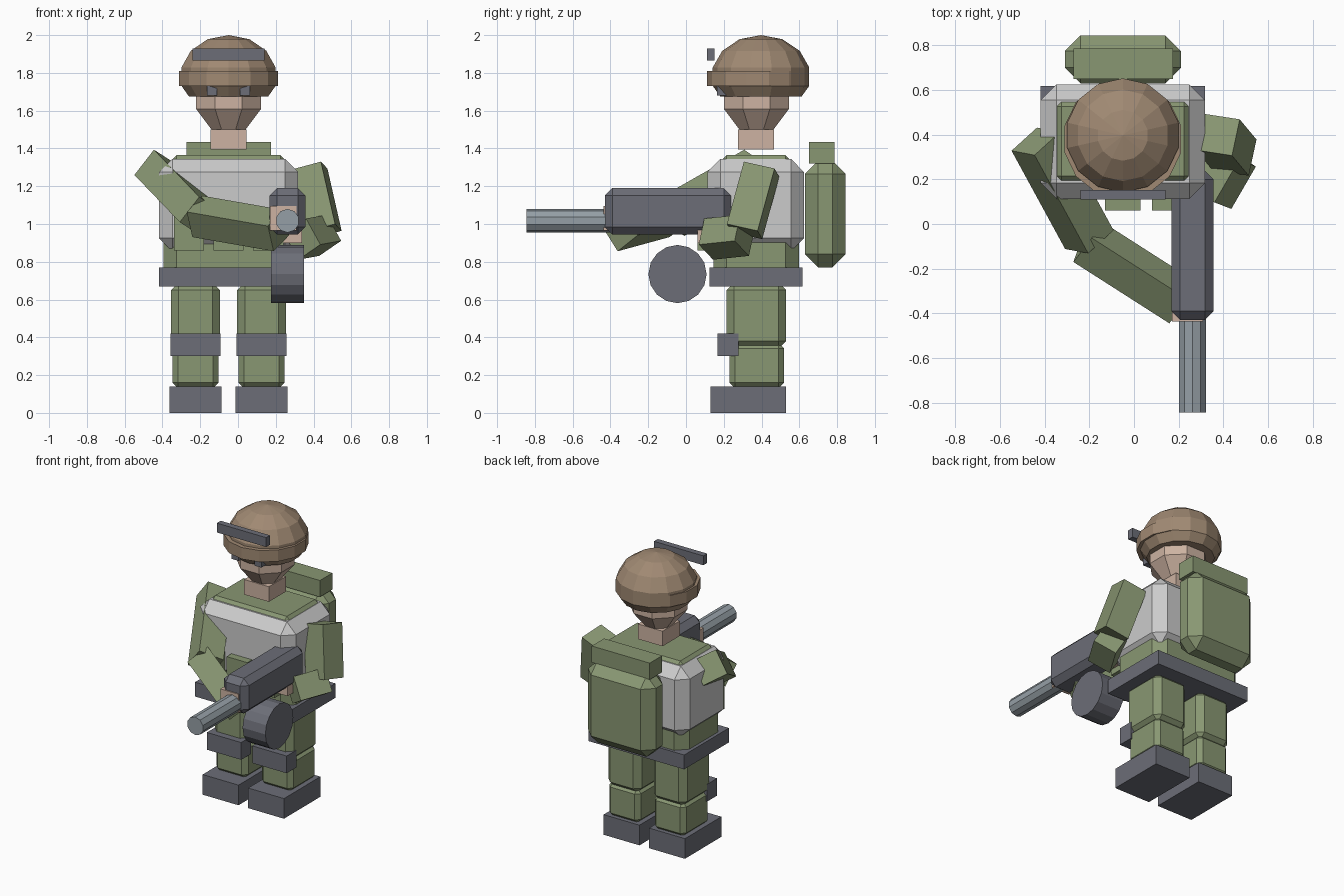
import bpy, bmesh, math
from mathutils import Vector, Matrix

if "Cube" in bpy.data.objects:
    bpy.data.objects.remove(bpy.data.objects["Cube"])


def material(name, rgb):
    m = bpy.data.materials.new(name)
    m.diffuse_color = (*rgb, 1)
    m.use_nodes = True
    m.node_tree.nodes["Principled BSDF"].inputs["Base Color"].default_value = m.diffuse_color
    return m


GREEN = material("olive green", (0.25, 0.31, 0.17))
DARK = material("dark grey", (0.15, 0.155, 0.185))
VEST = material("light grey", (0.60, 0.60, 0.60))
SKIN = material("skin", (0.61, 0.45, 0.36))
TAN = material("helmet tan", (0.35, 0.25, 0.17))
METAL = material("metal grey", (0.30, 0.345, 0.38))


def finish(name, bm, mat):
    bmesh.ops.recalc_face_normals(bm, faces=bm.faces)
    me = bpy.data.meshes.new(name)
    bm.to_mesh(me)
    bm.free()
    me.materials.append(mat)
    ob = bpy.data.objects.new(name, me)
    bpy.context.collection.objects.link(ob)
    return ob


def box(name, mat, x, y, z, chamfer=0):
    """Box given by its (min, max) range on each axis, with optional chamfer."""
    bm = bmesh.new()
    bmesh.ops.create_cube(bm, size=1)
    for v in bm.verts:
        v.co = Vector([(r[0] + r[1]) / 2 + c * (r[1] - r[0]) for r, c in zip((x, y, z), v.co)])
    if chamfer:
        bmesh.ops.bevel(bm, geom=bm.edges[:], offset=chamfer, segments=1,
                        affect='EDGES', profile=0.5)
    return finish(name, bm, mat)


def limb(name, mat, a, b, width):
    """Square bar from point a to point b."""
    a, b = Vector(a), Vector(b)
    d = b - a
    rot = Vector((0, 0, 1)).rotation_difference(d).to_matrix().to_4x4()
    bm = bmesh.new()
    bmesh.ops.create_cube(bm, size=1)
    bm.transform(Matrix.Translation((a + b) / 2) @ rot @ Matrix.Diagonal((width, width, d.length, 1)))
    return finish(name, bm, mat)


def cylinder(name, mat, centre, radius, length, axis, sides):
    bm = bmesh.new()
    bmesh.ops.create_cone(bm, cap_ends=True, segments=sides, radius1=radius,
                          radius2=radius, depth=length)
    bm.transform(Matrix.Translation(centre) @ Matrix.Rotation(math.pi / 2, 4, axis))
    return finish(name, bm, mat)


def lathe(name, mat, cx, cy, profile, sides):
    """Closed low-poly solid of revolution from (radius, z) points."""
    bm = bmesh.new()
    rings = [[bm.verts.new((cx + r * math.cos(2 * math.pi * (i + 0.5) / sides),
                            cy + r * math.sin(2 * math.pi * (i + 0.5) / sides), z))
              for i in range(sides)] for r, z in profile]
    for lo, hi in zip(rings, rings[1:]):
        for i in range(sides):
            j = (i + 1) % sides
            bm.faces.new((lo[i], lo[j], hi[j], hi[i]))
    bm.faces.new(rings[0])
    bm.faces.new(rings[-1])
    bmesh.ops.remove_doubles(bm, verts=bm.verts, dist=0.002)
    return finish(name, bm, mat)


CX = -0.05

# Legs, boots and knee pads
for side, s in (("left", -1), ("right", 1)):
    c = CX + s * 0.175
    box(side + "_boot", DARK, (c - 0.138, c + 0.138), (0.13, 0.53), (0, 0.14))
    box(side + "_lower_leg", GREEN, (c - 0.122, c + 0.122), (0.23, 0.52), (0.13, 0.37), 0.03)
    box(side + "_upper_leg", GREEN, (c - 0.129, c + 0.129), (0.215, 0.53), (0.34, 0.69), 0.04)
    box(side + "_knee_pad", DARK, (c - 0.132, c + 0.132), (0.168, 0.277), (0.30, 0.42))

# Torso, belt, vest and pouches
box("belt", DARK, (-0.418, 0.318), (0.125, 0.617), (0.67, 0.77))
box("torso", GREEN, (-0.395, 0.295), (0.145, 0.597), (0.70, 1.365), 0.07)
box("vest", VEST, (-0.418, 0.318), (0.113, 0.625), (0.855, 1.345), 0.07)
for i in range(3):
    c = CX + (i - 1) * 0.21
    box("pouch", GREEN, (c - 0.08, c + 0.08), (0.06, 0.16), (0.86, 1.05))

# Backpack with bedroll
box("backpack", GREEN, (-0.31, 0.21), (0.63, 0.845), (0.77, 1.335), 0.07)
box("bedroll", GREEN, (-0.272, 0.175), (0.65, 0.787), (1.32, 1.435))

# Neck, head and eyes
box("neck", SKIN, (-0.145, 0.045), (0.275, 0.465), (1.395, 1.50))
lathe("head", SKIN, CX, 0.373, [(0.085, 1.485), (0.187, 1.61), (0.187, 1.73), (0.1, 1.80)], 8)
for s in (-1, 1):
    box("eye", DARK, (CX + s * 0.087 - 0.027, CX + s * 0.087 + 0.027), (0.165, 0.22), (1.68, 1.73))

# Helmet dome, rim and raised goggles
dome = [(0.262 * math.sin(math.pi * k / 7), 1.78 + 0.22 * math.cos(math.pi * k / 7))
        for k in range(4, -1, -1)]
lathe("helmet", TAN, CX, 0.397, [(0.215, 1.675)] + dome, 14)
lathe("helmet_rim", TAN, CX, 0.38, [(0.268, 1.73), (0.268, 1.81)], 14)
box("goggles", DARK, (-0.24, 0.14), (0.11, 0.152), (1.865, 1.93))

# Arms and hands
limb("left_upper_arm", GREEN, (-0.44, 0.37, 1.29), (-0.20, -0.07, 1.04), 0.17)
limb("left_forearm", GREEN, (-0.215, -0.075, 1.04), (0.215, -0.35, 0.965), 0.16)
box("left_hand", SKIN, (0.17, 0.31), (-0.437, -0.29), (0.965, 1.095))
limb("right_upper_arm", GREEN, (0.375, 0.40, 1.29), (0.45, 0.31, 0.96), 0.17)
limb("right_forearm", GREEN, (0.45, 0.31, 0.94), (0.34, 0.12, 0.92), 0.16)
box("right_hand", SKIN, (0.22, 0.34), (0.06, 0.18), (0.90, 1.02))

# Gun with barrel and drum magazine
box("gun_body", DARK, (0.167, 0.357), (-0.43, 0.24), (0.945, 1.19), 0.04)
cylinder("gun_barrel", METAL, (0.262, -0.60, 1.017), 0.0625, 0.49, 'X', 10)
cylinder("drum_magazine", DARK, (0.262, -0.045, 0.735), 0.154, 0.175, 'Y', 16)
